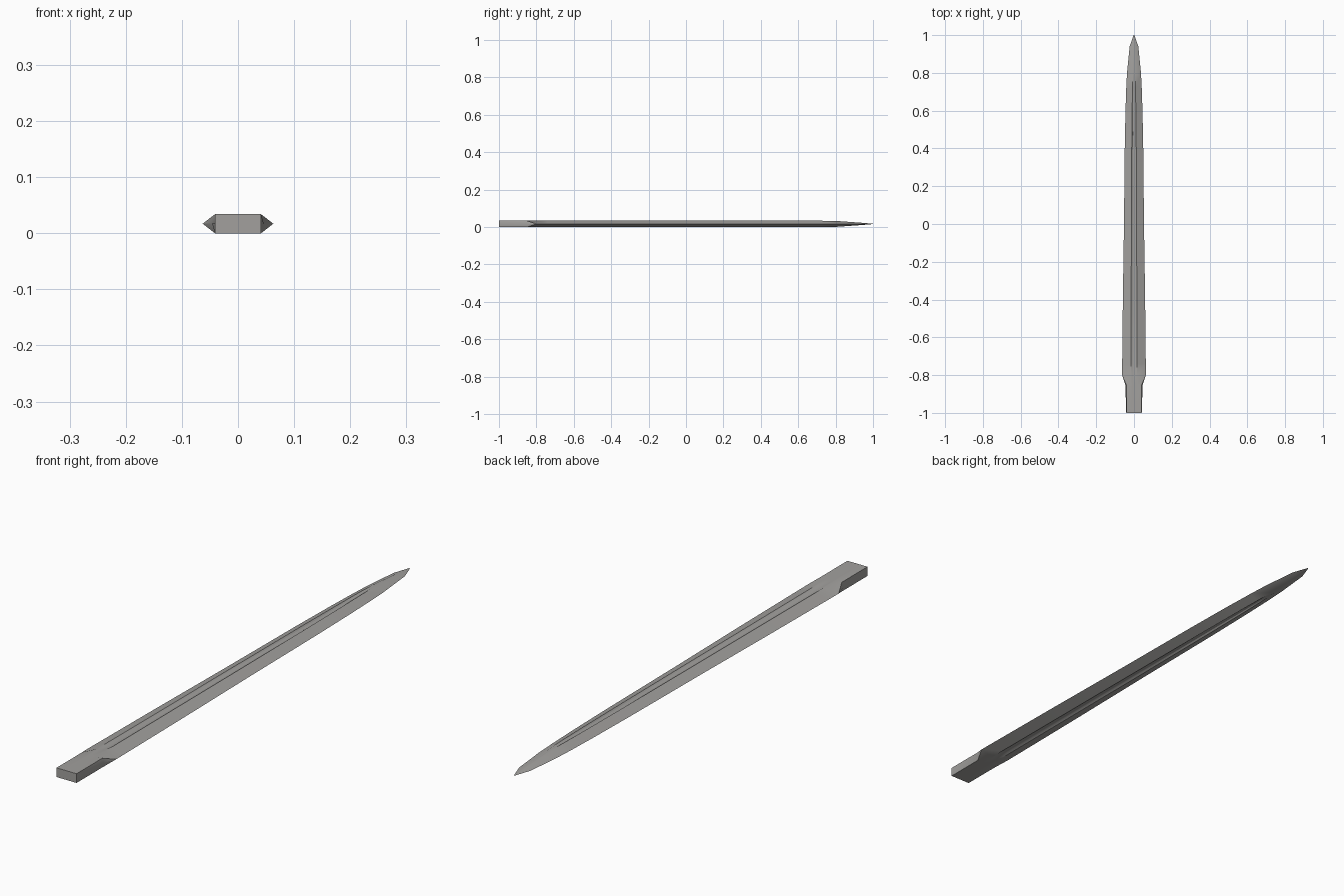
import bpy, bmesh

if "Cube" in bpy.data.objects:
    bpy.data.objects.remove(bpy.data.objects["Cube"])

MID = 0.017  # height of the cutting edge; the blade is symmetric about it

# stations along the blade:
# y, edge half width, corner half width, half thickness, fuller half width, fuller depth
stations = [
    (-1.00, 0.041, 0.041, 0.017, 0.016, 0.0),
    (-0.85, 0.046, 0.041, 0.017, 0.016, 0.0),
    (-0.80, 0.063, None, 0.017, 0.016, 0.001),
    (-0.74, 0.0625, None, 0.017, 0.016, 0.006),
    (-0.40, 0.059, None, 0.017, 0.015, 0.006),
    (0.00, 0.053, None, 0.017, 0.014, 0.006),
    (0.40, 0.049, None, 0.017, 0.012, 0.006),
    (0.60, 0.045, None, 0.017, 0.010, 0.005),
    (0.72, 0.041, None, 0.017, 0.008, 0.004),
    (0.80, 0.037, None, 0.016, 0.005, 0.0),
    (0.94, 0.023, None, 0.006, 0.003, 0.0),
    (1.00, 0.002, None, 0.001, 0.0005, 0.0),
]


def section(y, edge, corner, half, fuller, depth):
    """Closed ring: groove, ridge, corner and edge, mirrored to all quarters."""
    c = (edge, 0) if corner is None else (corner, half)
    quarter = [(0, half - depth), (fuller * 0.55, half - depth * 0.8),
               (fuller, half), c, (edge, 0)]
    right = quarter + [(x, -z) for x, z in reversed(quarter[:-1])]
    ring = right + [(-x, z) for x, z in reversed(right[1:-1])]
    return [(x, y, MID + z) for x, z in ring]


# loft the tang, shoulder and blade in one piece
bm = bmesh.new()
rings = [[bm.verts.new(p) for p in section(*s)] for s in stations]
n = len(rings[0])
for a, b in zip(rings, rings[1:]):
    for i in range(n):
        j = (i + 1) % n
        bm.faces.new((a[i], a[j], b[j], b[i]))
bm.faces.new(rings[0])
bm.faces.new(rings[-1])
bmesh.ops.remove_doubles(bm, verts=bm.verts, dist=0.00005)
bmesh.ops.recalc_face_normals(bm, faces=bm.faces)

mesh = bpy.data.meshes.new("sword_blade")
bm.to_mesh(mesh)
bm.free()
blade = bpy.data.objects.new("sword_blade", mesh)
bpy.context.collection.objects.link(blade)

# steel colour
steel = bpy.data.materials.new("steel grey")
steel.diffuse_color = (0.36, 0.352, 0.34, 1)
steel.use_nodes = True
steel.node_tree.nodes["Principled BSDF"].inputs["Base Color"].default_value = steel.diffuse_color
mesh.materials.append(steel)

# smooth the shallow facets, keep the edges sharp
bpy.context.view_layer.objects.active = blade
blade.select_set(True)
bpy.ops.object.shade_smooth_by_angle(angle=0.52)
